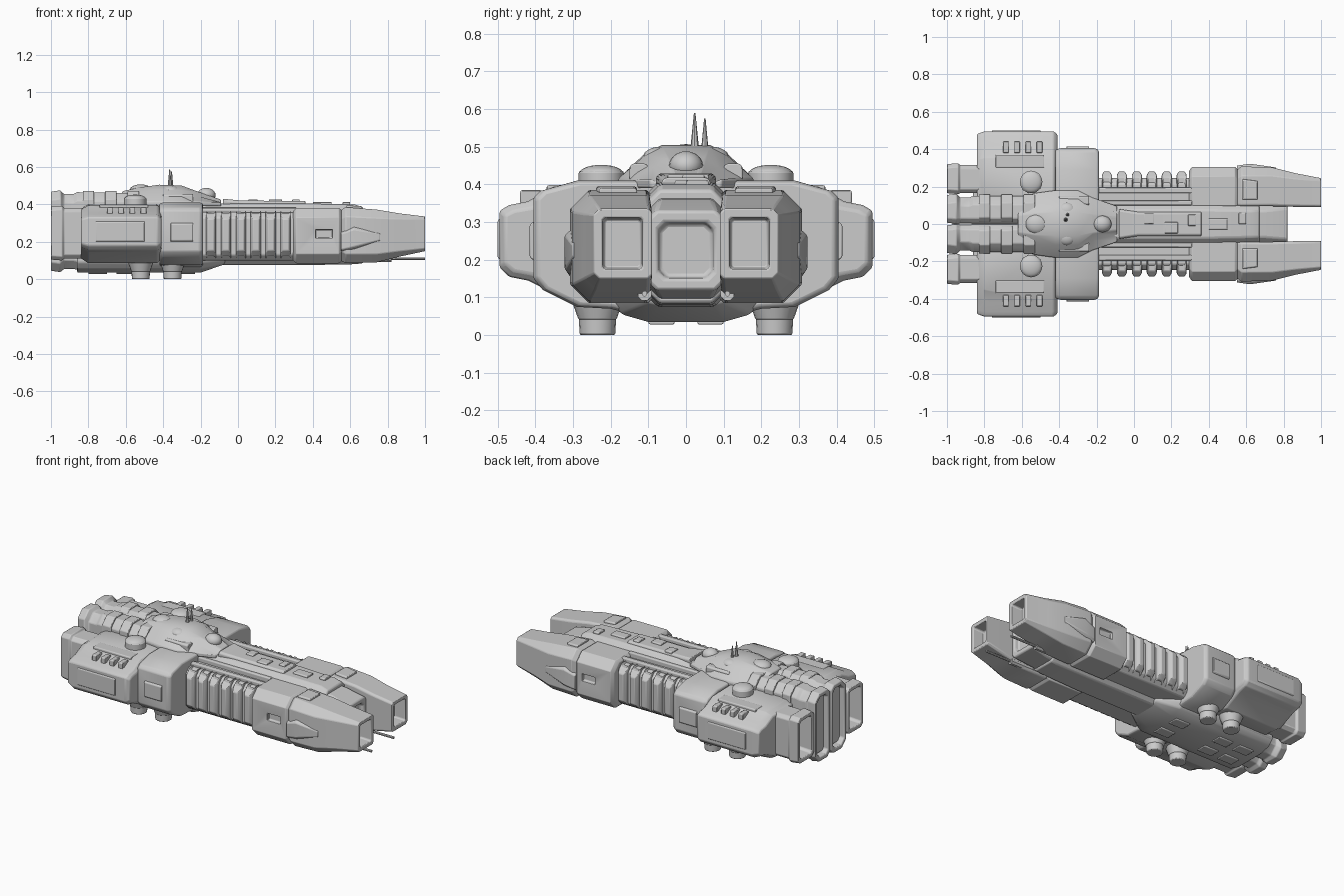
import bpy, bmesh, math
from mathutils import Matrix, Vector

if "Cube" in bpy.data.objects:
    bpy.data.objects.remove(bpy.data.objects["Cube"])


def finish(name, bm, mirror=False, bevel=0.008, cut=None):
    """Turn a bmesh into a shaded object with optional cut, bevel and Y mirror."""
    bmesh.ops.recalc_face_normals(bm, faces=bm.faces)
    me = bpy.data.meshes.new(name)
    bm.to_mesh(me)
    bm.free()
    ob = bpy.data.objects.new(name, me)
    bpy.context.collection.objects.link(ob)
    if cut:
        m = ob.modifiers.new("cut", 'BOOLEAN')
        m.object, m.operation, m.solver = cut, 'DIFFERENCE', 'EXACT'
    if bevel:
        m = ob.modifiers.new("bevel", 'BEVEL')
        m.width, m.segments, m.limit_method = bevel, 2, 'ANGLE'
        m.angle_limit = math.radians(30)
    if mirror:
        m = ob.modifiers.new("mirror", 'MIRROR')
        m.use_axis = (False, True, False)
        m.use_mirror_merge = False
    bpy.ops.object.select_all(action='DESELECT')
    ob.select_set(True)
    bpy.context.view_layer.objects.active = ob
    bpy.ops.object.shade_smooth_by_angle(angle=math.radians(35))
    return ob


def octa(y0, y1, z0, z1, ci=0.01, co=None):
    """Chamfered rectangle in the YZ plane: ci on the y0 side, co on the y1 side."""
    co = ci if co is None else co
    return [(y0 + ci, z0), (y1 - co, z0), (y1, z0 + co), (y1, z1 - co),
            (y1 - co, z1), (y0 + ci, z1), (y0, z1 - ci), (y0, z0 + ci)]


def both(half):
    """Complete a half outline (bottom to top, y > 0) across the centre line."""
    return half + [(-y, z) for y, z in reversed(half)]


def loft(name, stations, **kw):
    """Skin (x, outline) stations along the ship and cap both ends."""
    bm = bmesh.new()
    rings = [[bm.verts.new((x, y, z)) for y, z in pts] for x, pts in stations]
    n = len(rings[0])
    for a, b in zip(rings, rings[1:]):
        for i in range(n):
            j = (i + 1) % n
            bm.faces.new((a[i], a[j], b[j], b[i]))
    bm.faces.new(rings[0])
    bm.faces.new(rings[-1])
    return finish(name, bm, **kw)


def box(name, x0, x1, y0, y1, z0, z1, c=0.004, **kw):
    kw.setdefault("bevel", 0.003)
    return loft(name, [(x0, octa(y0, y1, z0, z1, c)), (x1, octa(y0, y1, z0, z1, c))], **kw)


def cone(name, x, y, z0, z1, r0, r1, segs=20, along_x=False, **kw):
    bm = bmesh.new()
    mat = Matrix.Translation((x, y, (z0 + z1) / 2))
    bmesh.ops.create_cone(bm, cap_ends=True, segments=segs, radius1=r0, radius2=r1,
                          depth=z1 - z0, matrix=mat)
    return finish(name, bm, **kw)


def dome(name, p, scale, **kw):
    bm = bmesh.new()
    mat = Matrix.Translation(Vector(p)) @ Matrix.Diagonal((*scale, 1))
    bmesh.ops.create_uvsphere(bm, u_segments=20, v_segments=12, radius=1, matrix=mat)
    return finish(name, bm, bevel=0, **kw)


# Central spine and sloped nose
loft("spine", [(-0.25, octa(-.105, .105, .075, .405, .03)), (0.35, octa(-.105, .105, .075, .405, .03)),
               (0.62, octa(-.1, .1, .08, .40, .03)), (0.67, octa(-.1, .1, .085, .385, .03))])
loft("nose", [(0.6, octa(-.1, .1, .09, .37, .03)), (0.7, octa(-.1, .1, .10, .36, .03)),
              (0.82, octa(-.1, .1, .12, .33, .02)), (0.82, octa(-.075, .075, .15, .30, .02)),
              (0.79, octa(-.07, .07, .155, .295, .02))])
loft("spine_deck", [(-0.08, octa(-.08, .08, .39, .43, .01)), (0.02, octa(-.065, .065, .39, .42, .01)),
                    (0.36, octa(-.065, .065, .39, .418, .01))])
for i, (x, y, w) in enumerate([(.08, .03, .05), (.2, -.02, .07), (.31, .02, .04), (.45, 0, .1), (.58, .03, .04)]):
    box(f"deck_plate_{i}", x - w / 2, x + w / 2, y - .03, y + .03, .39, .412 + .015 * (x < .4))

# Ribbed side galleries
loft("gallery", [(-0.22, octa(.06, .245, .10, .36, .01, .03)), (0.32, octa(.06, .245, .10, .355, .01, .03))], mirror=True)
box("gallery_rail", -.19, .31, .165, .195, .34, .378, mirror=True)
box("gallery_inner_rail", -.19, .31, .10, .125, .34, .385, mirror=True)
for i in range(6):
    x = -0.145 + i * 0.08
    low, high = octa(.18, .262, .11, .368, .01, .03), octa(.18, .28, .125, .35, .01, .03)
    loft(f"rib_{i}", [(x - .027, low), (x - .016, high), (x + .016, high), (x + .027, low)],
         mirror=True, bevel=.004)

# Forward prongs with recessed side window and open muzzle
cutter = box("window_cutter", .415, .505, .285, .36, .22, .265, bevel=0)
cutter.hide_render = True
cutter.hide_set(True)
loft("prong_block", [(0.295, octa(.09, .285, .10, .365, .01, .05)), (0.31, octa(.09, .305, .085, .38, .01, .05)),
                     (0.54, octa(.09, .305, .085, .38, .01, .05)), (0.56, octa(.09, .285, .10, .365, .01, .05))],
     mirror=True, bevel=.004, cut=cutter)
loft("prong_tip", [(0.55, octa(.095, .29, .10, .37, .01, .05)), (0.575, octa(.095, .308, .085, .385, .01, .05)),
                   (0.74, octa(.095, .302, .09, .372, .01, .045)), (0.86, octa(.092, .272, .12, .352, .01, .03)),
                   (1.0, octa(.09, .245, .15, .335, .01, .015)), (1.0, octa(.115, .222, .175, .312, .006)),
                   (0.93, octa(.12, .217, .18, .307, .006))], mirror=True, bevel=.004)
loft("prong_cheek", [(0.55, octa(.26, .312, .15, .25, .01)), (0.62, octa(.26, .322, .16, .28, .015)),
                     (0.76, octa(.26, .302, .2, .25, .01))], mirror=True, bevel=.004)
loft("prong_top_plate", [(0.58, octa(.13, .24, .36, .395, .005)), (0.66, octa(.13, .23, .36, .39, .005))], mirror=True)

# Slim guns below the prongs
for name, x0, x1, r in (("gun_barrel", .7, 1.0, .007), ("gun_body", .6, .82, .018)):
    loft(name, [(x0, octa(.11 - r, .11 + r, .11 - r, .11 + r, r * .6)),
                (x1, octa(.11 - r, .11 + r, .11 - r, .11 + r, r * .6))], mirror=True, bevel=0)

# Broad shoulder block
shoulder = both([(.1, .045), (.2, .07), (.29, .075), (.38, .12), (.405, .15), (.405, .365), (.385, .385), (.29, .41), (.12, .41)])
inset = [(y * .97, .24 + (z - .24) * .96) for y, z in shoulder]
loft("shoulder", [(-.42, inset), (-.40, shoulder), (-.205, shoulder), (-.188, inset)], bevel=.006)
box("shoulder_band", -.36, -.24, .38, .415, .20, .30, .008, mirror=True)

# Rear side pods
pod = [(.13, .10), (.3, .085), (.42, .145), (.47, .155), (.495, .18), (.495, .33), (.47, .345), (.42, .355), (.35, .395), (.13, .40)]
pod_end = [(.13 + (y - .13) * .96, .25 + (z - .25) * .84) for y, z in pod]
loft("side_pod", [(-.84, pod_end), (-.80, pod), (-.43, pod), (-.41, pod_end)], mirror=True, bevel=.006)
box("pod_plate", -.74, -.48, .30, .37, .37, .398, mirror=True)
box("pod_side_panel", -.76, -.5, .46, .5, .20, .31, .006, mirror=True)
for i in range(4):
    box(f"pod_vent_{i}", -.70 + i * .06, -.67 + i * .06, .38, .44, .345, .385, mirror=True)

# Outer engine nozzles
loft("outer_engine", [(-.78, octa(.165, .315, .11, .38, .02)), (-.93, octa(.165, .315, .11, .38, .02)),
                      (-.94, octa(.16, .325, .10, .392, .02)), (-1.0, octa(.165, .32, .105, .388, .02)),
                      (-1.0, octa(.185, .30, .13, .365, .012)), (-.92, octa(.195, .29, .14, .355, .012))],
     mirror=True, bevel=.004)

# Central twin engine towers
loft("engine_tower", [(-.3, octa(.004, .15, .05, .455, .025, .045)), (-.86, octa(.004, .15, .05, .465, .025, .045)),
                      (-.88, octa(.004, .142, .055, .455, .025, .045)), (-.93, octa(.004, .142, .055, .455, .025, .045)),
                      (-.95, octa(.002, .162, .038, .475, .025, .045)), (-1.0, octa(.006, .155, .045, .468, .025, .045)),
                      (-1.0, octa(.026, .135, .07, .443, .02, .03)), (-.93, octa(.036, .125, .08, .433, .02, .03))],
     mirror=True, bevel=.005)
box("engine_core", -.97, -.3, -.13, .13, .08, .43, .02)
for i, x in enumerate((-.8, -.68, -.56)):
    loft(f"tower_band_{i}", [(x - .03, octa(.01, .158, .042, .472, .025, .045)),
                             (x + .03, octa(.01, .158, .042, .472, .025, .045))], mirror=True, bevel=.004)

# Belly hull
belly = both([(.1, .035), (.17, .055), (.2, .09), (.2, .15)])
slim = both([(.07, .08), (.1, .085), (.11, .1), (.11, .15)])
loft("belly", [(-.86, belly), (-.2, belly), (-.07, slim)])
for i, x in enumerate((-.75, -.6, -.28)):
    box(f"belly_plate_{i}", x - .05, x + .05, .03, .1, .028, .06, mirror=True)

# Raised command bridge
def bridge(w, top):
    return both([(w, .39), (w, .415), (w * .62, top - .025), (w * .35, top)])
loft("bridge", [(-.62, bridge(.13, .47)), (-.53, bridge(.165, .49)), (-.42, bridge(.18, .505)),
                (-.3, bridge(.18, .50)), (-.22, bridge(.14, .47)), (-.09, bridge(.095, .425))], bevel=.006)
dome("bridge_front_dome", (-.17, 0, .45), (.05, .045, .038))
dome("bridge_rear_dome", (-.52, 0, .475), (.06, .055, .032))
dome("bridge_side_dome", (-.36, .07, .47), (.05, .045, .03), mirror=True)
box("bridge_wing", -.40, -.24, .1, .15, .40, .455, .008, mirror=True)

# Antennas
cone("antenna_tall", -.365, .023, .48, .59, .013, .002, 8, bevel=0)
cone("antenna_short", -.355, .05, .48, .575, .011, .002, 8, bevel=0)

# Turret caps above and landing pads below
cone("turret", -.55, .225, .38, .436, .06, .06, 24, mirror=True, bevel=.006)
dome("turret_cap", (-.55, .225, .43), (.058, .058, .022), mirror=True)
for i, x in enumerate((-.52, -.35)):
    cone(f"landing_pad_{i}", x, .235, 0, .05, .047, .05, 20, mirror=True, bevel=.005)
    cone(f"landing_collar_{i}", x, .235, .04, .11, .05, .075, 20, mirror=True, bevel=.005)
